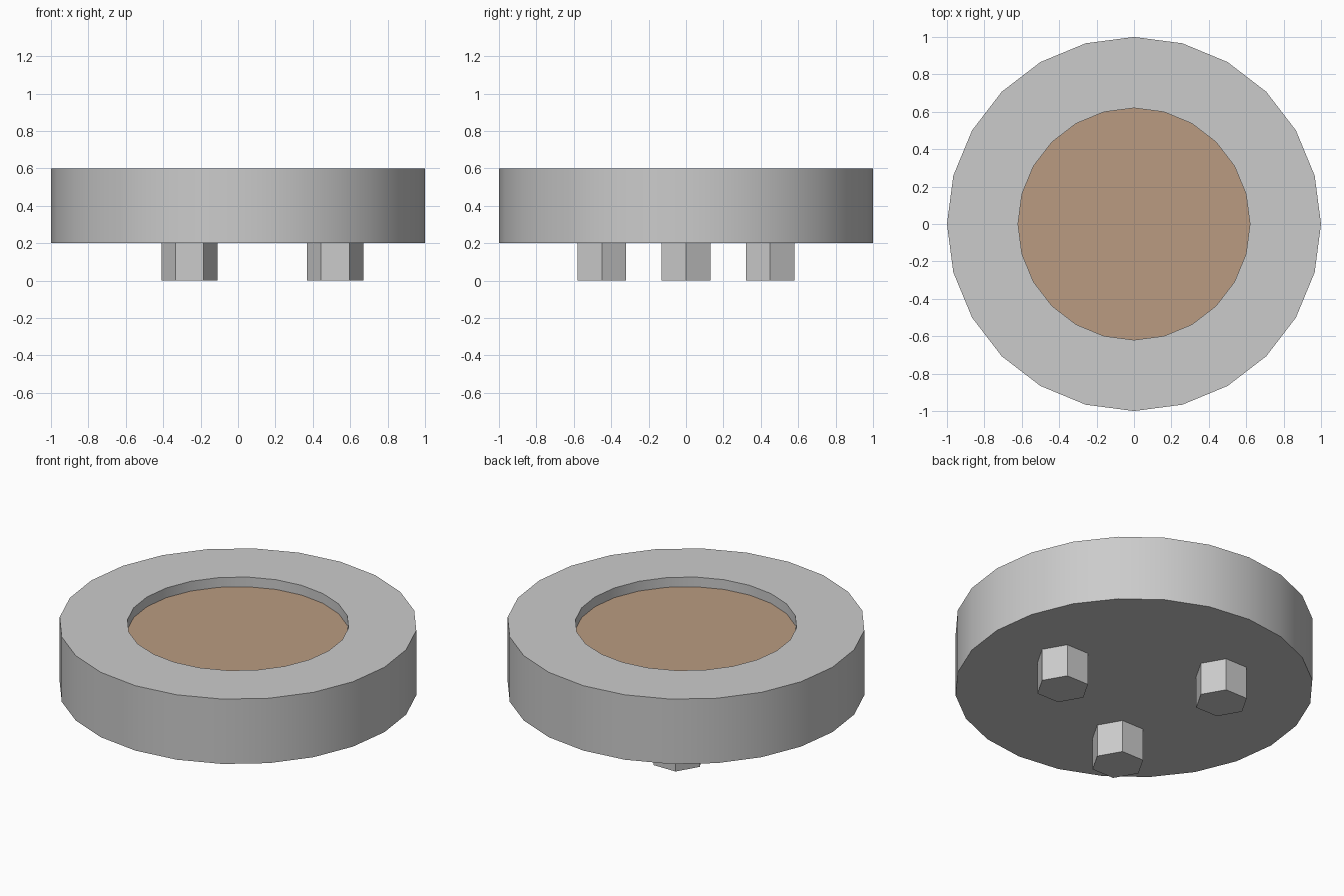
import bpy
import math

if "Cube" in bpy.data.objects:
    bpy.data.objects.remove(bpy.data.objects["Cube"])


def cylinder(name, sides, radius, z0, z1, x=0, y=0):
    """Closed prism with a vertex on the +x axis."""
    ring = [(radius * math.cos(2 * math.pi * i / sides),
             radius * math.sin(2 * math.pi * i / sides)) for i in range(sides)]
    return lathe(name, sides, [(radius, z0), (radius, z1)], x, y)


def lathe(name, sides, profile, x=0, y=0):
    """Spin (radius, z) points round z and cap both ends of the profile."""
    verts, faces = [], []
    for r, z in profile:
        for i in range(sides):
            a = 2 * math.pi * i / sides
            verts.append((r * math.cos(a), r * math.sin(a), z))
    for k in range(len(profile) - 1):
        for i in range(sides):
            j = (i + 1) % sides
            a, b = k * sides, (k + 1) * sides
            faces.append((a + i, a + j, b + j, b + i))
    last = (len(profile) - 1) * sides
    faces.append(tuple(reversed(range(sides))))
    faces.append(tuple(range(last, last + sides)))
    mesh = bpy.data.meshes.new(name)
    mesh.from_pydata(verts, [], faces)
    obj = bpy.data.objects.new(name, mesh)
    bpy.context.collection.objects.link(obj)
    obj.location = (x, y, 0)
    return obj


# Round body with a shallow recess in its top
body = lathe("body", 24, [(1, 0.2), (1, 0.6), (0.62, 0.6), (0.62, 0.54)])
bpy.context.view_layer.objects.active = body
body.select_set(True)
bpy.ops.object.shade_smooth_by_angle(angle=math.radians(30))

# Brown floor of the recess
brown = bpy.data.materials.new("brown")
brown.diffuse_color = (0.49, 0.33, 0.22, 1)
brown.use_nodes = True
brown.node_tree.nodes["Principled BSDF"].inputs["Base Color"].default_value = brown.diffuse_color
body.data.materials.append(None)
body.data.materials.append(brown)
body.data.polygons[-1].material_index = 1

# Three hexagonal feet
for n in range(3):
    a = 2 * math.pi * n / 3
    lathe(f"foot_{n + 1}", 6, [(0.15, 0), (0.15, 0.2)],
          0.52 * math.cos(a), 0.52 * math.sin(a))
